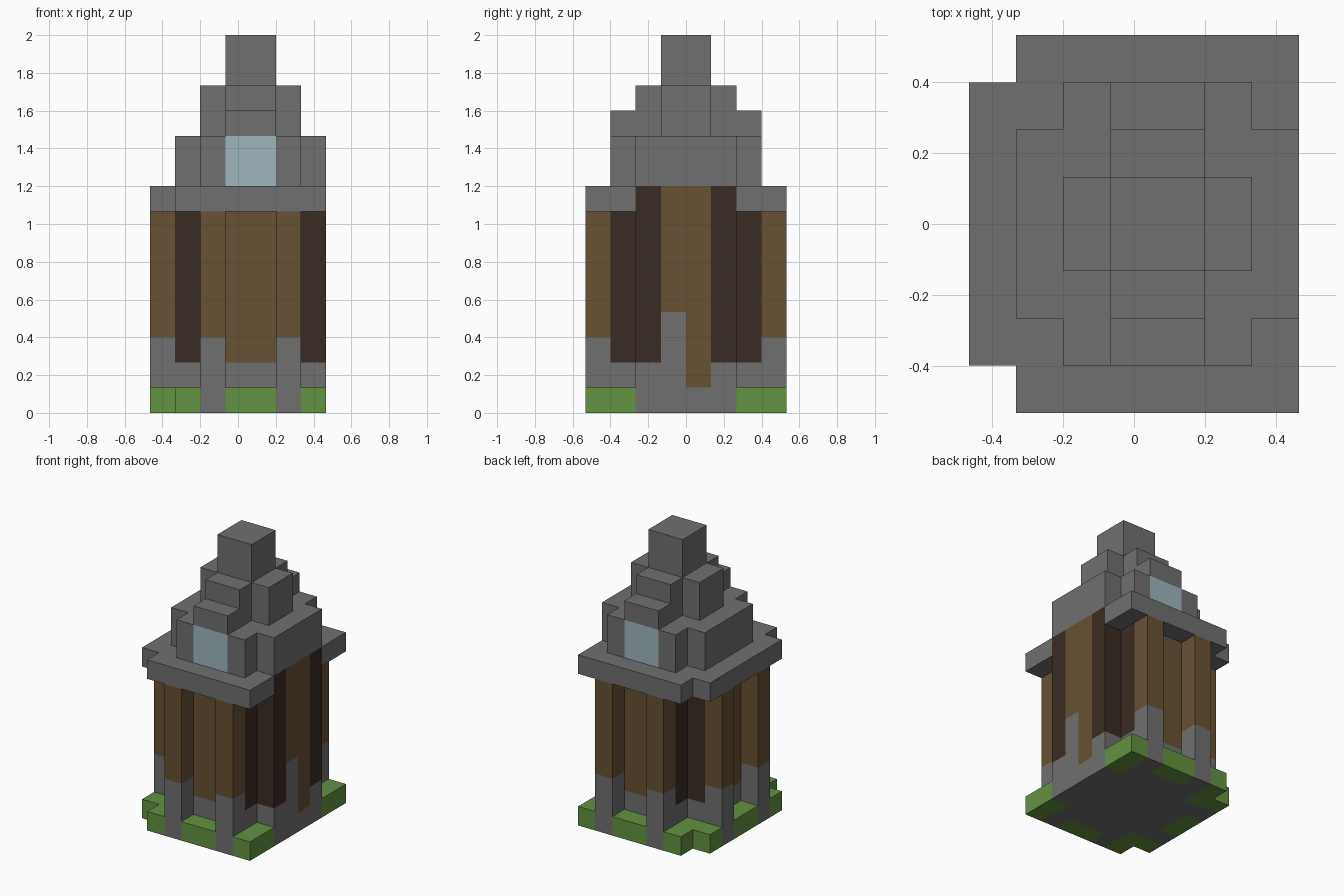
import bpy
import bmesh
from mathutils import Matrix, Vector

if "Cube" in bpy.data.objects:
    bpy.data.objects.remove(bpy.data.objects["Cube"])

U = 2 / 15           # one block
NX, NY = 7, 8        # footprint in blocks


def material(name, rgb):
    mat = bpy.data.materials.new(name)
    mat.use_nodes = True
    colour = (*rgb, 1)
    mat.diffuse_color = colour
    bsdf = mat.node_tree.nodes["Principled BSDF"]
    bsdf.inputs["Base Color"].default_value = colour
    bsdf.inputs["Roughness"].default_value = 0.9
    return mat


STONE = material("stone_grey", (0.162, 0.162, 0.162))
GRASS = material("grass_green", (0.122, 0.287, 0.051))
WOOD = material("wood_brown", (0.138, 0.082, 0.034))
DARK = material("dark_wood", (0.042, 0.025, 0.017))
GLASS = material("pale_glass", (0.337, 0.468, 0.515))


def mirrored(boxes):
    """Repeat front boxes at the back."""
    return boxes + [(x, NY - y - dy, z, dx, dy, dz) for x, y, z, dx, dy, dz in boxes]


def build(name, mat, boxes):
    """One object from boxes given as block corner and block size."""
    bm = bmesh.new()
    for x, y, z, dx, dy, dz in boxes:
        centre = Vector((x + dx / 2 - NX / 2, y + dy / 2 - NY / 2, z + dz / 2)) * U
        scale = Matrix.Diagonal((dx * U, dy * U, dz * U, 1))
        bmesh.ops.create_cube(bm, size=1, matrix=Matrix.Translation(centre) @ scale)
    mesh = bpy.data.meshes.new(name)
    bm.to_mesh(mesh)
    bm.free()
    mesh.materials.append(mat)
    obj = bpy.data.objects.new(name, mesh)
    bpy.context.scene.collection.objects.link(obj)


def columns(name, mat, plan, foot, top, both=True):
    """Timber columns standing on stone feet."""
    feet = [(x, y, 0, dx, dy, foot) for x, y, dx, dy in plan]
    shafts = [(x, y, foot, dx, dy, top - foot) for x, y, dx, dy in plan]
    if both:
        feet, shafts = mirrored(feet), mirrored(shafts)
    build(name + "_feet", STONE, feet)
    build(name, mat, shafts)


# Ground: stone floor and grass between the posts
build("floor", STONE, [(2, 2, 0, 4, 4, 1)])
build("grass_border", GRASS, mirrored([
    (1, 0, 0, 1, 2, 1), (6, 0, 0, 1, 2, 1), (3, 0, 0, 2, 1, 1),
    (0, 1, 0, 1, 1, 1), (0, 3, 0, 1, 1, 1)]))

# Walls and outer posts
columns("outer_posts", WOOD, [(2, 0, 1, 1), (5, 0, 1, 1), (0, 2, 1, 1)], 3, 8)
columns("corner_timbers", DARK, [(2, 1, 1, 1), (5, 1, 1, 1), (1, 2, 1, 1)], 2, 8)
columns("wall_panels", WOOD, [(3, 1, 2, 1), (1, 3, 1, 1)], 2, 8)
columns("left_side_timbers", DARK, [(6, 2, 1, 1)], 2, 9)
columns("left_side_panel_front", WOOD, [(6, 3, 1, 1)], 4, 9, both=False)
columns("left_side_panel_back", WOOD, [(6, 4, 1, 1)], 1, 9, both=False)

# Eaves slab, open where the left side wall runs through
build("eaves", STONE, [(1, 0, 8, 5, 8, 1), (0, 1, 8, 1, 6, 1)]
      + mirrored([(6, 0, 8, 1, 2, 1)]))

# Lower roof tier with windows front and back
build("roof_lower_tier", STONE, [(1, 2, 9, 6, 4, 2)]
      + mirrored([(2, 1, 9, 1, 1, 2), (5, 1, 9, 1, 1, 2)]))
build("windows", GLASS, mirrored([(3, 1, 9, 2, 1, 2)]))

# Stepped upper roof and finial
build("dormer_caps", STONE, mirrored([(3, 1, 11, 2, 1, 1)]))
build("roof_upper_tier", STONE, [(3, 2, 11, 2, 4, 2), (2, 3, 11, 1, 2, 2), (5, 3, 11, 1, 2, 2)])
build("roof_finial", STONE, [(3, 3, 13, 2, 2, 2)])
